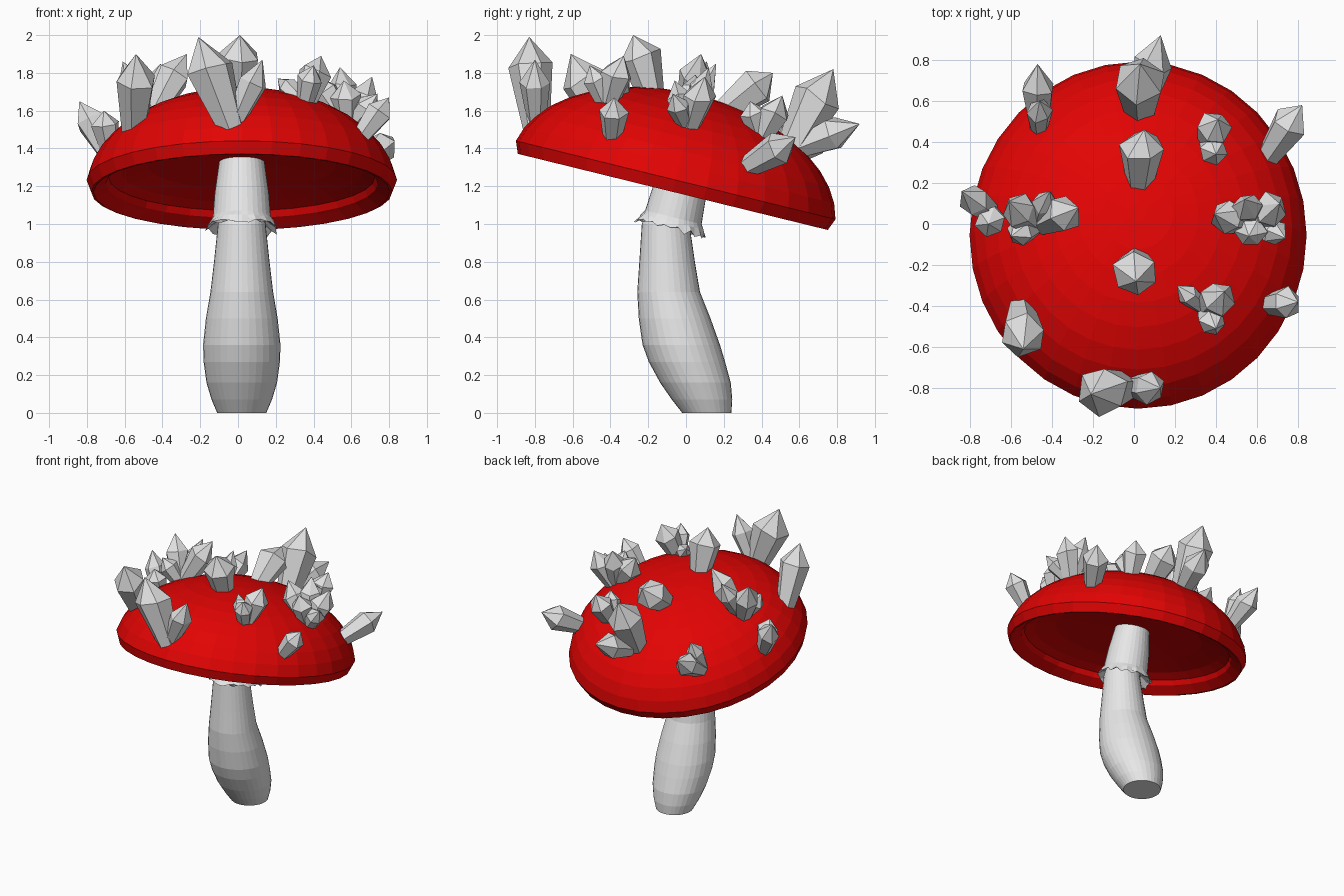
import bpy, bmesh, math, random
from mathutils import Matrix, Vector

random.seed(4)
SIDES = 32
cube = bpy.data.objects.get("Cube")
if cube:
    bpy.data.objects.remove(cube, do_unlink=True)


def material(name, color):
    m = bpy.data.materials.new(name)
    m.use_nodes = True
    m.diffuse_color = (*color, 1)
    m.node_tree.nodes["Principled BSDF"].inputs["Base Color"].default_value = (*color, 1)
    return m


red = material("cap red", (0.76, 0.001, 0.001))
white = material("stem pale grey", (0.8, 0.8, 0.8))
grey = material("crystal grey", (0.74, 0.74, 0.74))


def ring(z, r, y=0, sides=SIDES, wobble=0, droop=0):
    """One horizontal ring of points, optionally ragged."""
    pts = []
    for i in range(sides):
        a = math.tau * i / sides
        k = r + random.uniform(-wobble, wobble)
        pts.append(Vector((k * math.cos(a), y + k * math.sin(a),
                           z + random.uniform(-droop, droop))))
    return pts


def loft(name, rings, mat, matrix=Matrix(), tip=None):
    """Skin a stack of rings, closing the far end flat or with a tip."""
    bm = bmesh.new()
    loops = [[bm.verts.new(p) for p in r] for r in rings]
    n = len(loops[0])
    for a, b in zip(loops, loops[1:]):
        for i in range(n):
            j = (i + 1) % n
            bm.faces.new((a[i], a[j], b[j], b[i]))
    bm.faces.new(loops[0][::-1])
    if tip is not None:
        t = bm.verts.new(tip)
        for i in range(n):
            bm.faces.new((loops[-1][i], loops[-1][(i + 1) % n], t))
    else:
        bm.faces.new(loops[-1])
    bmesh.ops.recalc_face_normals(bm, faces=bm.faces)
    bm.transform(matrix)
    mesh = bpy.data.meshes.new(name)
    bm.to_mesh(mesh)
    bm.free()
    mesh.materials.append(mat)
    ob = bpy.data.objects.new(name, mesh)
    bpy.context.collection.objects.link(ob)


# Frame of the tilted cap, slightly longer than wide
CAP_RADIUS, CAP_HEIGHT = 0.828, 0.53
tilt = Matrix.Translation((0.02, -0.07, 1.17)) @ Matrix.Rotation(math.radians(-13.8), 4, 'X')
cap_frame = tilt @ Matrix.Diagonal((1, 1.06, 1, 1))

# Cap: shallow hollow underside, inner lip, bevelled rim, dome
underside = [(0.17, 0.1), (0.145, 0.5), (0.11, 0.64), (0.08, 0.705),
             (0.045, 0.72), (0.035, 0.735), (0, 0.785), (0, 0.797)]
dome = []
for i in range(10):
    a = math.radians(7 + 80 * i / 9)
    dome.append((CAP_HEIGHT * math.sin(a), CAP_RADIUS * math.cos(a)))
loft("cap", [ring(z, r) for z, r in underside + dome], red, cap_frame)

# Curved lower stem: height, y centre, radius
stem = [(0, 0.11, 0.13), (0.07, 0.085, 0.16), (0.16, 0.05, 0.187), (0.27, 0.005, 0.202),
        (0.36, -0.025, 0.205), (0.5, -0.06, 0.19), (0.64, -0.092, 0.166),
        (0.8, -0.1, 0.147), (1, -0.108, 0.126), (1.06, -0.09, 0.12)]
loft("stem", [ring(z, r, y) for z, y, r in stem], white,
     Matrix.Translation((0.02, 0, 0)))

# Upper stem with a ragged flared skirt
AXIS = 0.035
upper = [ring(-0.14, 0.125, AXIS), ring(-0.185, 0.183, AXIS, droop=0.012),
         ring(-0.19, 0.19, AXIS, wobble=0.01, droop=0.016),
         ring(-0.155, 0.17, AXIS, wobble=0.005)]
upper += [ring(z, r, AXIS) for z, r in
          [(-0.13, 0.154), (0, 0.144), (0.1, 0.13), (0.19, 0.118)]]
loft("skirted_upper_stem", upper, white, tilt)


def on_cap(x, y):
    """Point just under the dome surface at x, y, found by halving."""
    to_cap = cap_frame.inverted()
    low = 1.17 - 0.245 * (y + 0.07)
    high = low + 1
    while high - low > 0.001:
        mid = (low + high) / 2
        p = to_cap @ Vector((x, y, mid))
        if p.xy.length_squared / CAP_RADIUS ** 2 + (p.z / CAP_HEIGHT) ** 2 < 1:
            low = mid
        else:
            high = mid
    return Vector((x, y, low - 0.02))


def crystal(name, base, tip, r):
    """Six-sided crystal, narrow at its root and pointed at the tip."""
    d = tip - base
    h = d.length
    place = Matrix.Translation(base) @ d.to_track_quat('Z', 'Y').to_matrix().to_4x4()
    place = place @ Matrix.Rotation(random.uniform(0, 1), 4, 'Z')
    rings = [ring(-0.04, 0.58 * r, sides=6),
             ring(0.62 * h, r, sides=6, wobble=0.1 * r, droop=0.05 * h)]
    loft(name, rings, grey, place, tip=(0, 0, h))


def cluster(place, x, y, *crystals):
    """Crystals fanning out from one spot; each has a tip and a radius."""
    spread = 0.12 if len(crystals) > 1 else 0
    for i, (tx, ty, tz, r) in enumerate(crystals):
        base = on_cap(x + spread * (tx - x), y + spread * (ty - y))
        crystal(f"{place}_crystal_{i + 1}", base, Vector((tx, ty, tz)), r)


# Front and crown
cluster("front", -0.03, -0.79, (-0.21, -0.83, 1.99, 0.125), (0.13, -0.8, 1.87, 0.08))
cluster("crown", 0.01, -0.19, (0.01, -0.28, 2, 0.115))
cluster("front_right", -0.55, -0.43, (-0.54, -0.61, 1.9, 0.115))
cluster("front_left", 0.35, -0.42, (0.44, -0.33, 1.89, 0.085),
        (0.21, -0.3, 1.77, 0.055), (0.4, -0.51, 1.84, 0.07))
cluster("rim_left", 0.66, -0.39, (0.8, -0.38, 1.67, 0.08))

# Both sides
cluster("left", 0.58, 0.01, (0.39, 0.05, 1.79, 0.085), (0.71, 0.1, 1.78, 0.085),
        (0.74, -0.07, 1.69, 0.065), (0.54, 0.12, 1.83, 0.075), (0.56, -0.06, 1.76, 0.08))
cluster("right", -0.47, -0.01, (-0.27, 0.08, 1.9, 0.09), (-0.61, 0.11, 1.86, 0.085),
        (-0.41, 0.16, 1.85, 0.065), (-0.6, -0.06, 1.74, 0.07))
cluster("rim_right", -0.68, 0.04, (-0.84, 0.16, 1.65, 0.08), (-0.71, 0, 1.6, 0.075))

# Back
cluster("back_right", -0.46, 0.45, (-0.47, 0.78, 1.51, 0.08), (-0.46, 0.6, 1.58, 0.065))
cluster("back", 0.03, 0.54, (0.03, 0.78, 1.82, 0.135), (0.13, 0.92, 1.53, 0.09))
cluster("upper_back", 0.03, 0.22, (0.05, 0.46, 1.8, 0.11))
cluster("back_left", 0.36, 0.39, (0.41, 0.51, 1.68, 0.085), (0.4, 0.34, 1.65, 0.07))
cluster("rim_back_left", 0.66, 0.34, (0.82, 0.58, 1.46, 0.095))
